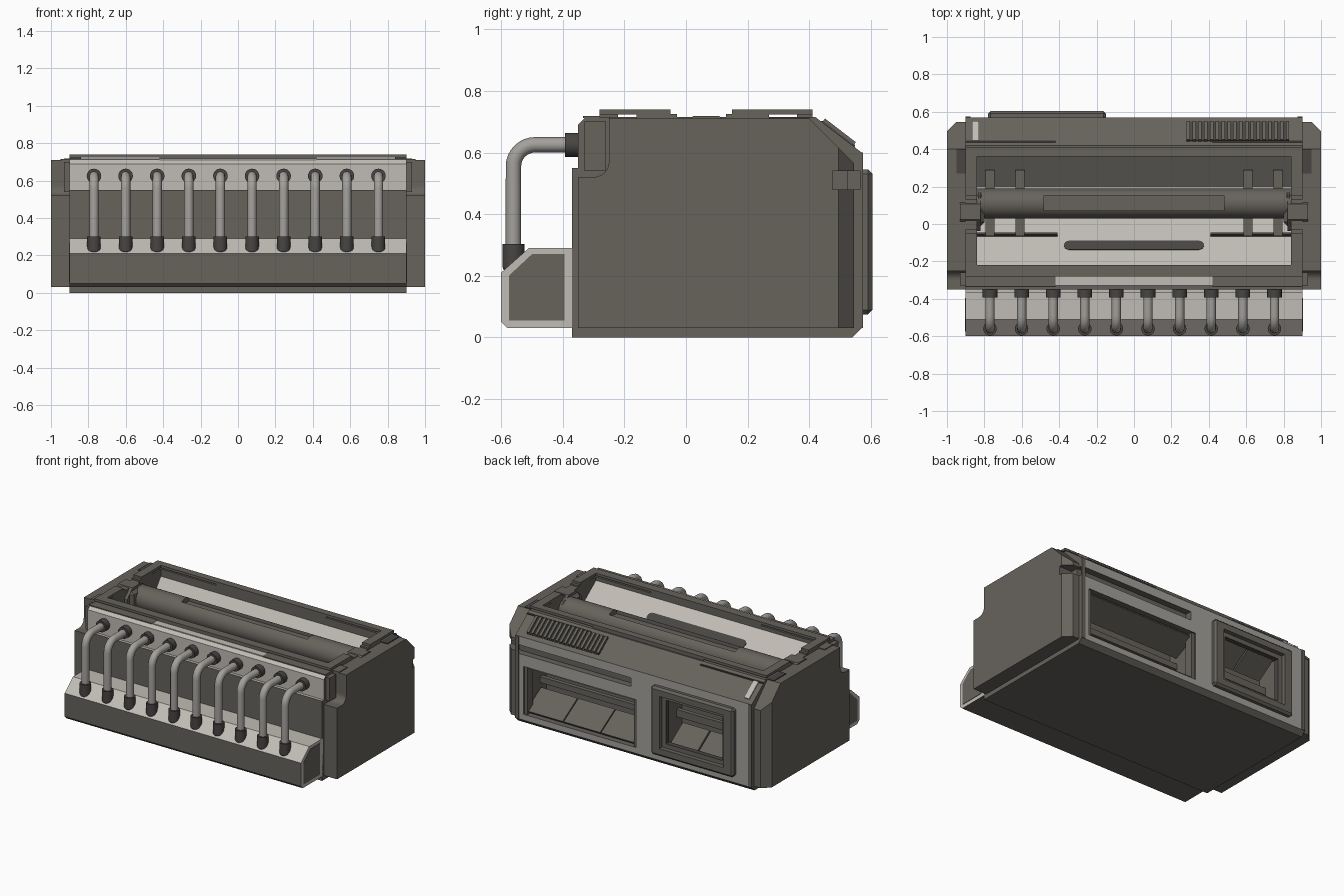
import bpy, bmesh, math
from mathutils import Matrix, Vector

if "Cube" in bpy.data.objects:
    bpy.data.objects.remove(bpy.data.objects["Cube"])


def material(name, rgb):
    m = bpy.data.materials.new(name)
    m.diffuse_color = (*rgb, 1)
    m.use_nodes = True
    m.node_tree.nodes["Principled BSDF"].inputs["Base Color"].default_value = m.diffuse_color
    return m


DARK = material("dark_warm_grey", (0.135, 0.125, 0.108))
LIGHT = material("light_warm_grey", (0.53, 0.50, 0.46))
MID = material("mid_grey", (0.37, 0.355, 0.33))
BLACK = material("charcoal", (0.065, 0.06, 0.055))


def finish(name, bm, mats, rule=None):
    bmesh.ops.recalc_face_normals(bm, faces=bm.faces)
    bm.normal_update()
    if rule:
        for f in bm.faces:
            f.material_index = rule(f.normal, f.calc_center_median())
    me = bpy.data.meshes.new(name)
    bm.to_mesh(me)
    bm.free()
    for m in mats:
        me.materials.append(m)
    ob = bpy.data.objects.new(name, me)
    bpy.context.collection.objects.link(ob)
    return ob


def box(name, x, y, z, mat, rx=0, bevel=0):
    """Box from (min, max) ranges, optionally tilted about its own x axis."""
    bm = bmesh.new()
    bmesh.ops.create_cube(bm, size=1)
    bmesh.ops.scale(bm, vec=[r[1] - r[0] for r in (x, y, z)], verts=bm.verts)
    if bevel:
        bmesh.ops.bevel(bm, geom=bm.edges[:], offset=bevel, segments=1, affect='EDGES')
    mid = Vector([(r[0] + r[1]) / 2 for r in (x, y, z)])
    bmesh.ops.transform(bm, matrix=Matrix.Translation(mid) @ Matrix.Rotation(rx, 4, 'X'), verts=bm.verts)
    return finish(name, bm, [mat])


def prism(name, yz, x0, x1, mats, rule=None, chamfer=None):
    """Extrude a side profile along x."""
    bm = bmesh.new()
    f = bm.faces.new([bm.verts.new((x0, y, z)) for y, z in yz])
    r = bmesh.ops.extrude_face_region(bm, geom=[f])
    bmesh.ops.translate(bm, vec=(x1 - x0, 0, 0), verts=[v for v in r["geom"] if isinstance(v, bmesh.types.BMVert)])
    if chamfer:
        bmesh.ops.bisect_plane(bm, geom=bm.verts[:] + bm.edges[:] + bm.faces[:],
                               plane_co=chamfer[0], plane_no=chamfer[1], clear_outer=True)
        bmesh.ops.holes_fill(bm, edges=[e for e in bm.edges if e.is_boundary])
    return finish(name, bm, mats, rule)


def rod(name, c, r, length, axis, mat, sides=24):
    bm = bmesh.new()
    bmesh.ops.create_cone(bm, cap_ends=True, segments=sides, radius1=r, radius2=r, depth=length)
    rot = {'X': Matrix.Rotation(math.pi / 2, 4, 'Y'), 'Y': Matrix.Rotation(math.pi / 2, 4, 'X'), 'Z': Matrix()}[axis]
    if sides == 8:
        bmesh.ops.rotate(bm, matrix=Matrix.Rotation(math.pi / 8, 3, 'Z'), verts=bm.verts)
    bmesh.ops.transform(bm, matrix=Matrix.Translation(c) @ rot, verts=bm.verts)
    for f in bm.faces:
        f.smooth = sides > 8 and len(f.verts) == 4
    return finish(name, bm, [mat])


def cut(ob, cutter, keep=False):
    m = ob.modifiers.new("cut", 'BOOLEAN')
    m.operation, m.solver, m.object = 'DIFFERENCE', 'EXACT', cutter
    m.material_mode = 'TRANSFER'
    bpy.context.view_layer.objects.active = ob
    bpy.ops.object.modifier_apply(modifier=m.name)
    if not keep:
        bpy.data.objects.remove(cutter)


# Main body: light upper front, mid grey back frame
body = prism("main_body", [(-.37, 0), (-.37, .55), (-.35, .55), (-.35, .69), (-.325, .715), (.42, .715),
                           (.57, .60), (.57, .03), (.54, 0)], -.9, .9, [DARK, LIGHT, MID],
             lambda n, c: 2 if n.y > .9 else (1 if c.z > .545 and c.y < -.33 and abs(n.x) < .5 else 0))
cut(body, prism("trough_cutter", [(-.22, .8), (-.22, .69), (.10, .45), (.2, .45), (.36, .665), (.36, .8)],
                -.84, .84, [DARK, LIGHT], lambda n, c: 1 if abs(n.z) > .1 else 0))
cut(body, box("bay_cutter", (-.02, .84), (.32, .7), (.07, .40), DARK))
hatch_cut = box("hatch_cutter", (-.71, -.22), (.36, .7), (.13, .49), DARK)
cut(body, box("slot_cutter", (.02, 1.1), (.525, .7), (.48, .54), DARK))

# Side panels with the curved front notch and chamfered rear corner
arc = [(-.30 + .05 * math.sin(a), .57 - .05 * math.cos(a)) for a in [i * math.pi / 12 for i in range(7)]]
side = [(-.35, .03), (-.35, .52)] + arc + [(-.25, .71), (.40, .71), (.545, .565), (.545, .03)]
for s, label in ((1, "right"), (-1, "left")):
    panel = prism(label + "_side_panel", side, s * .9, s, [DARK], None, ((s, .495, 0), (s, 1, 0)))
    if s > 0:
        cut(panel, box("notch_cutter", (.9, 1.1), (.475, .7), (.48, .54), DARK))
    # small latches and steps on the side shoulders
    box(label + "_rear_latch", sorted((s * .9, s * .95)), (.27, .40), (.69, .716), BLACK)
    box(label + "_front_latch", sorted((s * .9, s * .945)), (-.25, -.16), (.69, .716), DARK)
    box(label + "_notch_fill", sorted((s * .9, s * .93)), (-.33, -.26), (.54, .70), DARK)
    # back frame edge strip
    box(label + "_back_edge", sorted((s * .875, s * .9)), (.565, .574), (.03, .60), DARK)

# Front manifold box, light with dark front and end insets
man = [(-.58, .03), (-.60, .05), (-.60, .21), (-.51, .29), (-.36, .29), (-.36, .03)]
prism("front_manifold", man, -.9, .9, [LIGHT, DARK], lambda n, c: 1 if n.y < -.9 or n.z < -.5 else 0)
inset = [(-.575, .055), (-.575, .20), (-.50, .27), (-.395, .27), (-.395, .055)]
for s in (-1, 1):
    prism("manifold_end_inset", inset, s * .898, s * .903, [DARK])

# Ten bent pipes with sockets
path = [(-.34, .625), (-.49, .625)] + [(-.49 - .07 * math.sin(a), .555 + .07 * math.cos(a))
                                       for a in [i * math.pi / 16 for i in range(1, 9)]] + [(-.56, .24)]
cu = bpy.data.curves.new("pipe", 'CURVE')
cu.dimensions, cu.bevel_depth, cu.bevel_resolution = '3D', .025, 4
sp = cu.splines.new('POLY')
sp.points.add(len(path) - 1)
for p, (y, z) in zip(sp.points, path):
    p.co = (0, y, z, 1)
cu.materials.append(MID)
for i in range(10):
    x = -.77 + i * .169
    pipe = bpy.data.objects.new("pipe", cu)
    pipe.location.x = x
    bpy.context.collection.objects.link(pipe)
    rod("upper_socket", (x, -.367, .625), .039, .05, 'Y', BLACK, 20)
    rod("lower_socket", (x, -.56, .265), .036, .075, 'Z', BLACK, 20)
    bm = bmesh.new()
    bmesh.ops.create_uvsphere(bm, u_segments=20, v_segments=10, radius=.036,
                              matrix=Matrix.Translation((x, -.56, .235)))
    for f in bm.faces:
        f.smooth = True
    finish("socket_tip", bm, [BLACK])

# Raised top rim: thin rails on spacers, leaving slits below
for y0, y1 in ((-.28, -.22), (.36, .41)):
    box("top_rail", (-.9, .9), (y0, y1), (.723, .74), DARK)
    box("rail_spacer", (-.42, .42), (y0, y1), (.71, .73), DARK)
for s in (-1, 1):
    xr = sorted((s * .84, s * .9))
    for y0, y1, b0, b1 in ((-.28, -.05, -.16, -.03), (.15, .41, .13, .27)):
        box("end_rail", xr, (y0, y1), (.723, .74), DARK)
        box("end_spacer", xr, (b0, b1), (.71, .725), DARK)
    # dark covers either side of the light strip on the front deck
    box("deck_cover", sorted((s * .42, s * .9)), (-.335, -.28), (.712, .718), DARK)
    box("rear_deck_line", sorted((s * .42, s * .9)), (.435, .445), (.695, .703), BLACK)
box("front_deck_strip", (-.42, .42), (-.33, -.28), (.711, .717), LIGHT)

# Roller with a flat recess, held in eight-sided bearings
roller = rod("roller", (0, .11, .625), .08, 1.68, 'X', DARK, 32)
cut(roller, box("roller_cutter", (-.48, .48), (.072, .152), (.67, .8), DARK))
for s in (-1, 1):
    rod("roller_bearing", (s * .875, .065, .617), .11, .11, 'X', DARK, 8)
    box("bearing_block", sorted((s * .80, s * .85)), (-.01, .17), (.5, .7), DARK, 0, .02)
    for x in (.61, .77):
        box("roller_clip", (s * x - .024, s * x + .024), (-.065, .29), (.54, .592), DARK)
    tilt = math.atan2(-.24, .32)
    box("trough_line", sorted((s * .41, s * .84)), (-.065, -.05), (.563, .585), BLACK, tilt)

# Slot in the light front slope of the trough
box("slope_slot", (-.345, .345), (-.145, -.085), (.606, .614), BLACK, math.atan2(-.24, .32))
for s in (-1, 1):
    bm = bmesh.new()
    bmesh.ops.create_cone(bm, cap_ends=True, segments=16, radius1=.03, radius2=.03, depth=.008,
                          matrix=Matrix.Translation((s * .345, -.115, .61)) @ Matrix.Rotation(math.atan2(-.24, .32), 4, 'X'))
    finish("slope_slot_end", bm, [BLACK])

# Ribbed grille and small light mark on the rear slope
a = math.atan2(-.115, .15)
box("grille_base", (.28, .83), (.43, .56), (.654, .662), BLACK, a)
for i in range(18):
    x = .29 + i * .0312
    box("grille_rib", (x - .009, x + .009), (.432, .558), (.654, .674), DARK, a)
box("slope_mark", (-.865, -.83), (.43, .56), (.655, .665), LIGHT, a)

# Raised hatch frame on the back, with its opening
hatch = box("hatch_frame", (-.78, -.15), (.555, .605), (.075, .545), DARK, 0, .014)
cut(hatch, hatch_cut, True)
cut(body, hatch_cut)
inner = box("hatch_inner_frame", (-.72, -.21), (.54, .575), (.12, .50), DARK)
cut(inner, box("inner_cutter", (-.68, -.25), (.4, .7), (.16, .46), BLACK))
for i in range(2):
    x = -.675 + i * .215
    box("hatch_lower_flap", (x, x + .205), (.38, .55), (.18, .195), DARK, -.6)
    box("hatch_upper_flap", (x, x + .205), (.38, .55), (.42, .435), DARK, .6)
box("hatch_bar", (-.71, -.22), (.39, .42), (.28, .33), DARK)

# Wide rear bay: sloped tray plates, upper hood and cross bars
for i in range(3):
    x = -.015 + i * .285
    box("bay_tray_plate", (x, x + .278), (.37, .56), (.125, .14), DARK, -.55)
box("bay_hood", (-.02, .84), (.37, .55), (.34, .355), DARK, .45)
box("bay_bar", (-.02, .84), (.36, .39), (.22, .26), DARK)
for x in (-.02, .815):
    box("bay_jamb", (x, x + .025), (.50, .56), (.07, .40), DARK)
